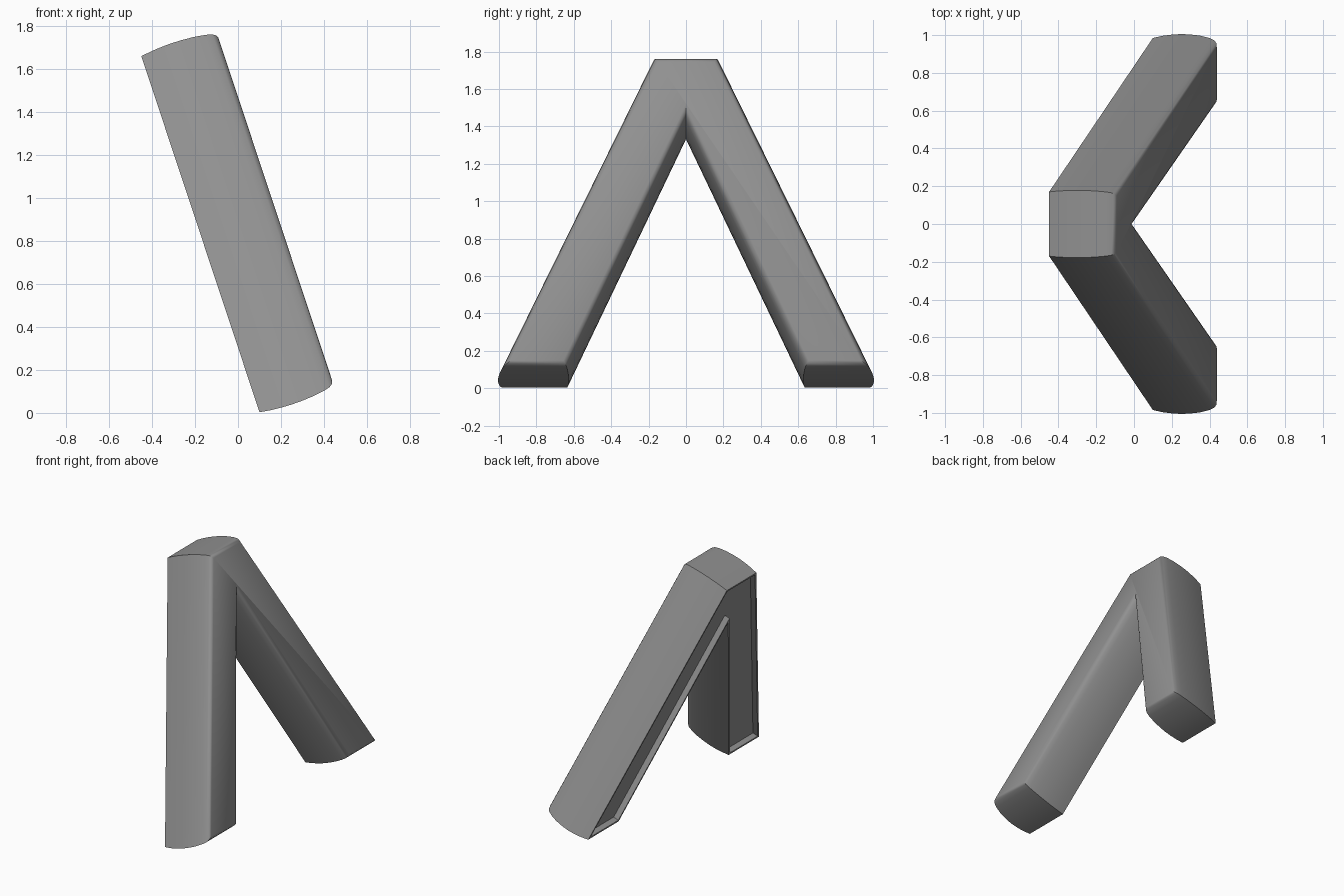
import bpy, bmesh, math
from mathutils import Vector

if "Cube" in bpy.data.objects:
    bpy.data.objects.remove(bpy.data.objects["Cube"])

# Frame of the leaning chevron: U runs up its length, N is its front normal
U = Vector((-0.315, 0, 0.949))
N = Vector((0.949, 0, 0.315))
ORIGIN = Vector((0.10, 0, 0.003))

# Half outline of the chevron (y, u), mirrored to a closed loop
HALF = [(0.17, 1.744), (0.985, 0.0), (0.635, 0.0)]
OUTLINE = HALF + [(0.0, 1.40)] + [(-y, u) for y, u in reversed(HALF)]

# Wall section (inset, depth): recessed back panel, rim, bulging wall, rounded front
SECTION = [(0.014, 0.04), (0.014, 0.0), (0.0, 0.0), (-0.007, 0.05),
           (-0.011, 0.10), (-0.013, 0.15), (-0.012, 0.20), (-0.008, 0.26),
           (0.0, 0.315), (0.008, 0.345), (0.018, 0.36), (0.032, 0.367)]


def inset(points, d):
    """Move every side of the clockwise loop inwards by d with mitred corners."""
    result = []
    for i, p in enumerate(points):
        a, b, c = (Vector(points[i - 1]), Vector(p),
                   Vector(points[(i + 1) % len(points)]))
        e1, e2 = (b - a).normalized(), (c - b).normalized()
        n1, n2 = Vector((e1.y, -e1.x)), Vector((e2.y, -e2.x))
        result.append(b + (n1 + n2) * d / (1 + n1.dot(n2)))
    return result


grey = bpy.data.materials.new("grey")
grey.diffuse_color = (0.28, 0.28, 0.28, 1)
grey.use_nodes = True
grey.node_tree.nodes["Principled BSDF"].inputs["Base Color"].default_value = grey.diffuse_color

# Chevron body: one ring of points for each step of the section
bm = bmesh.new()
rings = []
for d, depth in SECTION:
    rings.append([bm.verts.new(ORIGIN + Vector((0, y, 0)) + U * u + N * depth)
                  for y, u in inset(OUTLINE, d)])
count = len(OUTLINE)
for low, high in zip(rings, rings[1:]):
    for i in range(count):
        j = (i + 1) % count
        bm.faces.new((low[i], low[j], high[j], high[i]))
# Front face and recessed back panel
bm.faces.new(rings[-1])
bm.faces.new(list(reversed(rings[0])))
bmesh.ops.recalc_face_normals(bm, faces=bm.faces[:])

mesh = bpy.data.meshes.new("chevron_body")
bm.to_mesh(mesh)
bm.free()
mesh.materials.append(grey)
body = bpy.data.objects.new("chevron_body", mesh)
bpy.context.collection.objects.link(body)
bpy.context.view_layer.objects.active = body
body.select_set(True)
bpy.ops.object.shade_smooth_by_angle(angle=math.radians(40))
